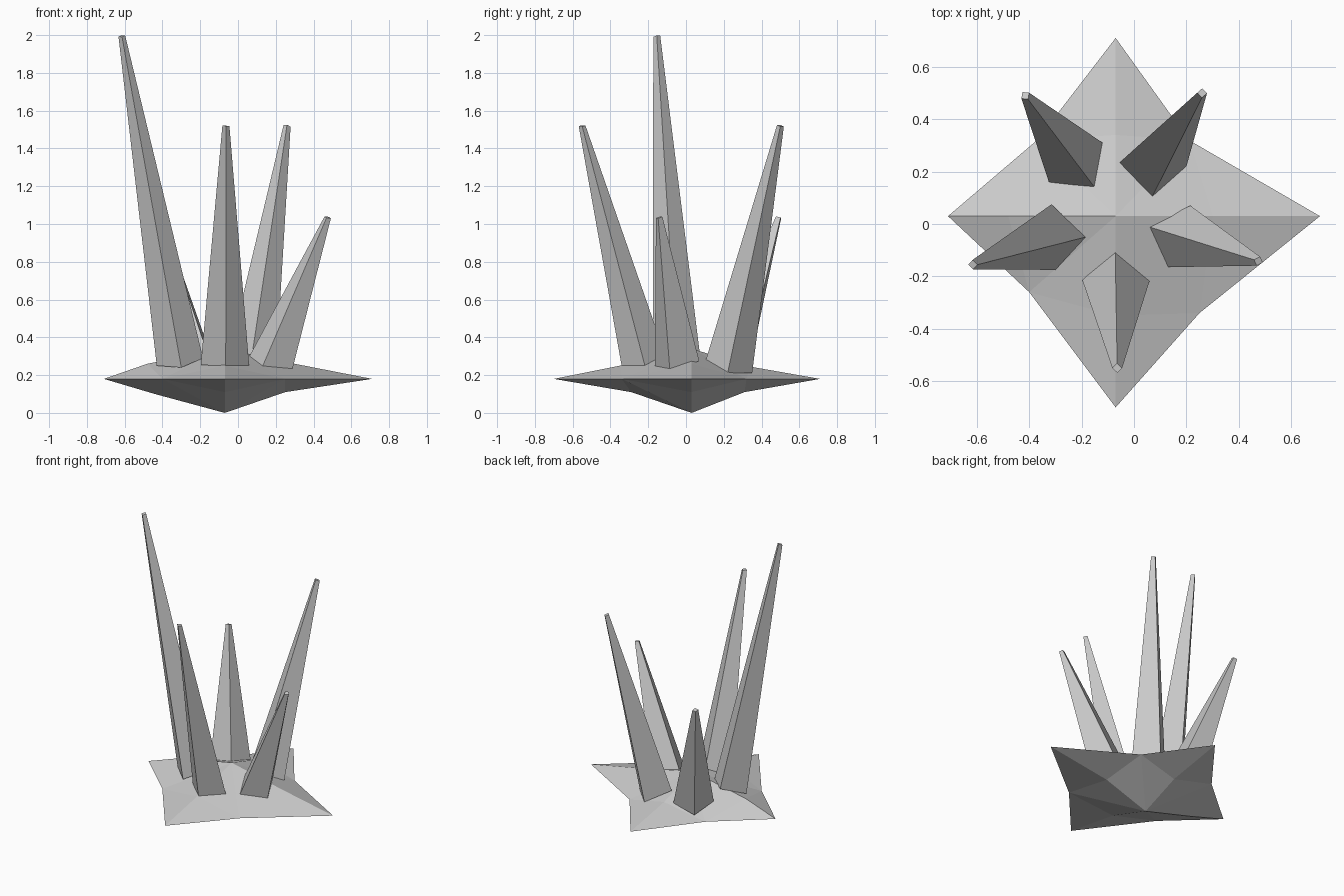
import bpy
from mathutils import Vector

if "Cube" in bpy.data.objects:
    bpy.data.objects.remove(bpy.data.objects["Cube"])


def make_object(name, verts, faces):
    mesh = bpy.data.meshes.new(name)
    mesh.from_pydata([tuple(v) for v in verts], [], faces)
    mesh.update()
    obj = bpy.data.objects.new(name, mesh)
    bpy.context.collection.objects.link(obj)
    return obj


# Star-shaped rock base: rim of 4 tips and 4 notches, ridged above and below
RIM_Z = 0.18
CX, CY = -0.07, 0.03
rim = [(0.71, CY), (0.21, 0.32), (CX, 0.71), (-0.37, 0.32),
       (-0.71, CY), (-0.40, -0.26), (CX, -0.70), (0.25, -0.34)]
top_ridge = [(0.30, CY, 0.26), (CX, 0.34, 0.245), (-0.48, CY, 0.26), (CX, -0.35, 0.25)]
low_ridge = [(0.25, CY, 0.11), (CX, 0.31, 0.11), (-0.44, CY, 0.10), (CX, -0.29, 0.11)]

verts = [(x, y, RIM_Z) for x, y in rim]
verts += top_ridge + low_ridge + [(CX, CY, 0.34), (CX, CY, 0.0)]
faces = []
for i in range(4):
    tip, after, before = 2 * i, 2 * i + 1, (2 * i - 1) % 8
    for ridge, apex, flip in ((8 + i, 16, False), (12 + i, 17, True)):
        for tri in ((tip, after, ridge), (before, tip, ridge),
                    (after, apex, ridge), (apex, before, ridge)):
            faces.append(tri[::-1] if flip else tri)
make_object("rock_base", verts, faces)


# Tapered four-sided spike: three base corners (the fourth completes the
# parallelogram) and the centre of the small blunt tip
def spike(name, a, b, c, tip, taper=0.145):
    a, b, c, tip = map(Vector, (a, b, c, tip))
    base = [a, b, c, a + c - b]
    mid = (a + c) / 2
    end = [tip + (p - mid) * taper for p in base]
    sides = [(i, (i + 1) % 4, 4 + (i + 1) % 4, 4 + i) for i in range(4)]
    make_object(name, base + end, [(3, 2, 1, 0), (4, 5, 6, 7)] + sides)


# Corners run counter-clockwise seen from above
spike("left_spike", (-0.43, -0.05, 0.25), (-0.30, -0.175, 0.24),
      (-0.185, -0.05, 0.29), (-0.615, -0.155, 1.995))
spike("front_spike", (-0.197, -0.215, 0.255), (-0.065, -0.34, 0.245),
      (0.06, -0.215, 0.24), (-0.064, -0.55, 1.52))
spike("right_spike", (0.055, -0.01, 0.29), (0.125, -0.165, 0.235),
      (0.285, -0.085, 0.22), (0.475, -0.142, 1.035))
spike("back_right_spike", (-0.055, 0.235, 0.28), (0.07, 0.105, 0.28),
      (0.20, 0.22, 0.21), (0.26, 0.50, 1.52))
spike("back_left_spike", (-0.325, 0.16, 0.25), (-0.15, 0.14, 0.28),
      (-0.12, 0.31, 0.24), (-0.415, 0.49, 1.035))
